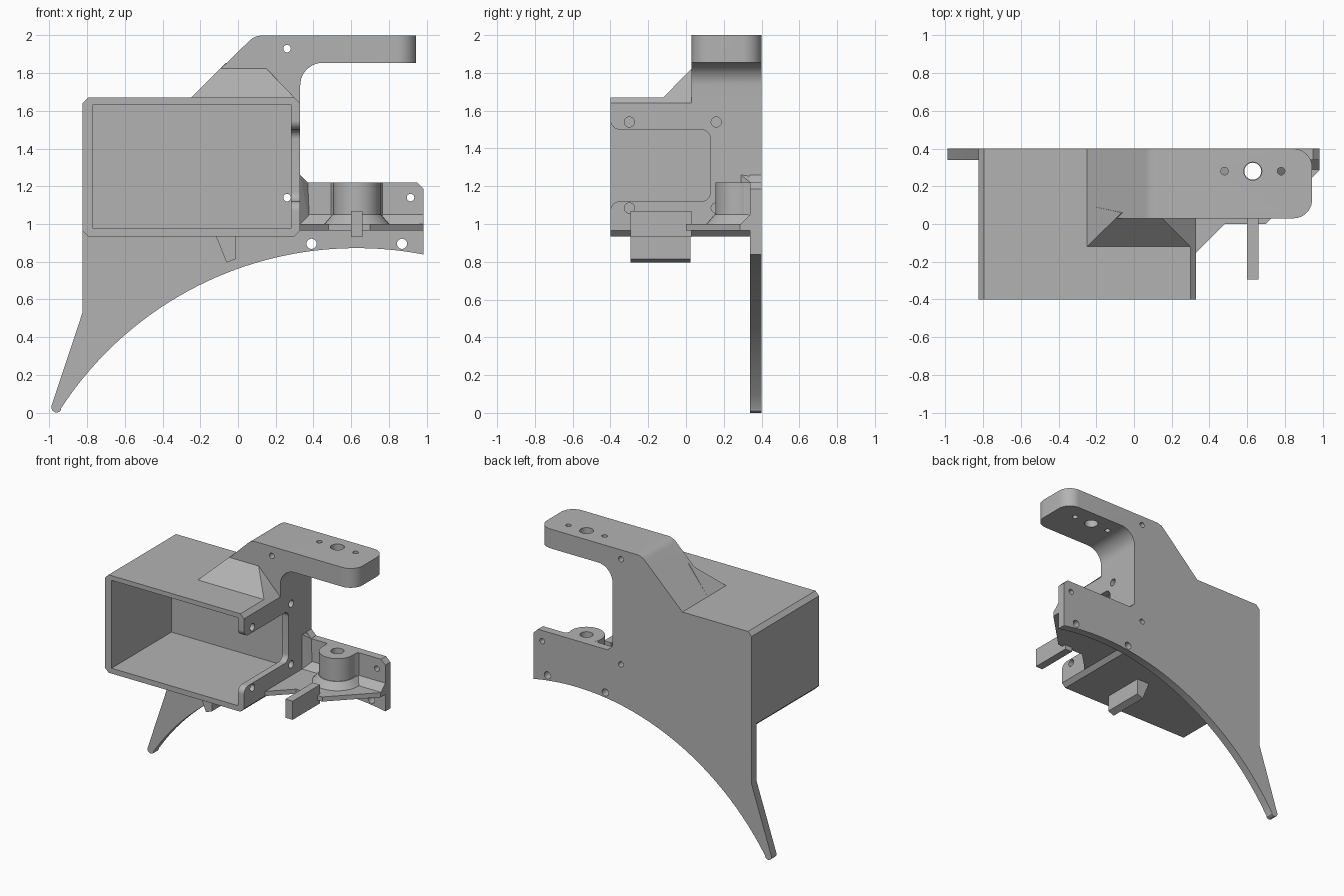
import bpy, bmesh, math
from mathutils import Vector

if "Cube" in bpy.data.objects:
    bpy.data.objects.remove(bpy.data.objects["Cube"], do_unlink=True)

grey = bpy.data.materials.new("plain_grey")
grey.use_nodes = True
GREY = (0.45, 0.45, 0.45, 1)
grey.diffuse_color = GREY
grey.node_tree.nodes["Principled BSDF"].inputs["Base Color"].default_value = GREY


def finish(name, bm):
    bmesh.ops.recalc_face_normals(bm, faces=bm.faces)
    mesh = bpy.data.meshes.new(name)
    bm.to_mesh(mesh)
    bm.free()
    mesh.materials.append(grey)
    ob = bpy.data.objects.new(name, mesh)
    bpy.context.collection.objects.link(ob)
    return ob


def prism(name, pts, lo, hi, axis="y"):
    """Extrude a 2D profile along an axis between lo and hi."""
    place = {"x": lambda a, b, t: (t, a, b),
             "y": lambda a, b, t: (a, t, b),
             "z": lambda a, b, t: (a, b, t)}[axis]
    bm = bmesh.new()
    low = [bm.verts.new(place(a, b, lo)) for a, b in pts]
    high = [bm.verts.new(place(a, b, hi)) for a, b in pts]
    bm.faces.new(low)
    bm.faces.new(high)
    for i in range(len(pts)):
        j = (i + 1) % len(pts)
        bm.faces.new((low[i], low[j], high[j], high[i]))
    return finish(name, bm)


def rect(a0, a1, b0, b1):
    return [(a0, b0), (a1, b0), (a1, b1), (a0, b1)]


def arc(cx, cy, r, start, end, n=10):
    angles = [math.radians(start + (end - start) * i / n) for i in range(n + 1)]
    return [(cx + r * math.cos(t), cy + r * math.sin(t)) for t in angles]


def rod(cx, cy, r, lo, hi, axis):
    return prism("cutter", arc(cx, cy, r, 0, 345, 23), lo, hi, axis)


def hull(name, pts):
    bm = bmesh.new()
    for p in pts:
        bm.verts.new(p)
    bmesh.ops.convex_hull(bm, input=bm.verts)
    return finish(name, bm)


def combine(ob, other, operation):
    mod = ob.modifiers.new("join", "BOOLEAN")
    mod.object, mod.operation, mod.solver = other, operation, "EXACT"
    with bpy.context.temp_override(object=ob, active_object=ob, selected_objects=[ob]):
        bpy.ops.object.modifier_apply(modifier=mod.name)
    bpy.data.objects.remove(other, do_unlink=True)


# Back plate with the long curved fin
R, CX, TOP = 1.873, 0.63, 0.872
under = []
for i in range(41):
    x = 0.985 - i * (0.985 + 0.937) / 40
    under.append((x, TOP - R + math.sqrt(R * R - (x - CX) ** 2)))
tip = arc(-0.962, 0.028, 0.028, -40, -195, 8)
plate_profile = under + tip + [(-0.825, 0.53), (-0.825, 1.2), (0.3, 1.2), (0.3, 1.26),
                               (0.33, 1.26), (0.37, 1.22), (0.95, 1.22), (0.985, 1.185)]
body = prism("housing_body", plate_profile, 0.34, 0.4)

# Open housing box with chamfered long edges
L, RT, BOT, UP, C = -0.825, 0.33, 0.935, 1.67, 0.03
box = prism("box", [(L + C, BOT), (RT - C, BOT), (RT, BOT + C), (RT, UP - C),
                    (RT - C, UP), (L + C, UP), (L, UP - C), (L, BOT + C)], -0.4, 0.4)
combine(body, box, "UNION")

# Overhanging arm with rounded free end
arm_profile = ([(-0.25, 1.67), (-0.25, 1.6), (0.33, 1.6)] + arc(0.45, 1.735, 0.12, 180, 90)
               + [(0.945, 1.855), (0.945, 2.0)] + arc(0.13, 1.9, 0.1, 90, 135, 6))
arm = prism("arm", arm_profile, 0.03, 0.4)
outline = prism("outline", [(-0.4, 0.03)] + arc(0.845, 0.13, 0.1, -90, 0)
                + arc(0.845, 0.3, 0.1, 0, 90) + [(-0.4, 0.4)], 1.5, 2.1, "z")
combine(arm, outline, "INTERSECT")
combine(body, arm, "UNION")

# Sloping web in front of the arm root
web = hull("web", [(-0.25, -0.12, 1.67), (0.3, -0.12, 1.67), (-0.25, 0.1, 1.67),
                   (0.3, 0.1, 1.67), (-0.1, 0.03, 1.815), (0.16, 0.03, 1.815),
                   (-0.065, 0.06, 1.855), (0.12, 0.06, 1.855),
                   (-0.25, -0.12, 1.65), (0.3, -0.12, 1.65),
                   (-0.25, 0.1, 1.65), (0.3, 0.1, 1.65)])
combine(body, web, "UNION")

# Cavity and the rounded side opening that flares at the mouth
combine(body, prism("cavity", rect(-0.77, 0.28, 0.975, 1.635), -0.5, 0.31), "DIFFERENCE")
opening = ([(-0.5, 1.07), (-0.4, 1.07)] + arc(-0.35, 1.07, 0.05, 180, 90)
           + arc(0.08, 1.17, 0.05, -90, 0) + arc(0.08, 1.45, 0.05, 0, 90)
           + arc(-0.35, 1.55, 0.05, -90, -180) + [(-0.5, 1.55)])
combine(body, prism("opening", opening, 0.2, 0.45, "x"), "DIFFERENCE")

# Screw holes: side wall, back plate, arm
for y in (-0.3, 0.16):
    for z in (1.085, 1.54):
        combine(body, rod(y, z, 0.027, 0.2, 0.4, "x"), "DIFFERENCE")
for x, z, r in ((0.26, 1.93, 0.02), (0.26, 1.14, 0.02), (0.915, 1.14, 0.02),
                (0.39, 0.895, 0.027), (0.87, 0.895, 0.027)):
    combine(body, rod(x, z, r, -0.1, 0.5, "y"), "DIFFERENCE")
for x, r in ((0.48, 0.02), (0.63, 0.048), (0.78, 0.02)):
    combine(body, rod(x, 0.28, r, 1.8, 2.1, "z"), "DIFFERENCE")

# Side shelf with slanted front edges
shelf = prism("side_shelf", [(0.31, -0.15), (0.33, -0.15), (0.48, 0), (0.7, 0), (0.985, 0.285),
                             (0.985, 0.35), (0.31, 0.35)], 0.965, 1.0, "z")

# Pivot boss: flared foot, round post and the block tying it to the plate
foot = hull("boss_foot", [(x, y, 0.99) for x, y in arc(0.63, 0.28, 0.18, 180, 360, 16)]
            + [(x, y, 1.05) for x, y in arc(0.63, 0.28, 0.13, 180, 360, 16)]
            + [(0.45, 0.35, 0.99), (0.81, 0.35, 0.99), (0.5, 0.35, 1.05), (0.76, 0.35, 1.05)])
post = prism("pivot_boss", arc(0.63, 0.28, 0.125, 0, 352.5, 47), 1.02, 1.22, "z")
tie = prism("tie", [(0.48, 0.36), (0.505, 0.32), (0.52, 0.26), (0.74, 0.26),
                    (0.755, 0.32), (0.78, 0.36)], 1.02, 1.219, "z")
combine(post, prism("back_trim", rect(0.4, 0.9, 0.37, 0.5), 0.9, 1.3, "z"), "DIFFERENCE")
combine(post, tie, "UNION")
for part in (shelf, foot, post):
    combine(part, rod(0.63, 0.28, 0.045, 0.9, 1.3, "z"), "DIFFERENCE")

# Fillet strips between shelf and plate, and the corner gusset
for name, x0, x1 in (("fillet_strip_inner", 0.32, 0.5), ("fillet_strip_outer", 0.76, 0.985)):
    prism(name, [(0.29, 0.99), (0.29, 1.0), (0.34, 1.05), (0.35, 1.05), (0.35, 0.99)], x0, x1, "x")
hull("corner_gusset", [(x, y, z) for x, y, z in (
    (0.32, 0.29, 0.99), (0.33, 0.29, 0.99), (0.38, 0.34, 0.99), (0.32, 0.35, 0.99),
    (0.32, 0.29, 1.26), (0.33, 0.29, 1.26), (0.37, 0.34, 1.22), (0.32, 0.35, 1.26))])

# Guide fingers beside and beneath the housing
prism("side_finger", rect(0.6, 0.66, 0.93, 1.07), -0.295, 0.03)
prism("lower_finger", [(-0.115, 0.95), (-0.115, 0.93), (-0.06, 0.795), (-0.01, 0.815),
                       (-0.01, 0.95)], -0.295, 0.025)

# Smooth the curves, keep the machined edges crisp
for ob in (body, post, foot, shelf):
    with bpy.context.temp_override(object=ob, active_object=ob, selected_objects=[ob],
                                   selected_editable_objects=[ob]):
        bpy.ops.object.shade_smooth_by_angle(angle=math.radians(25))
